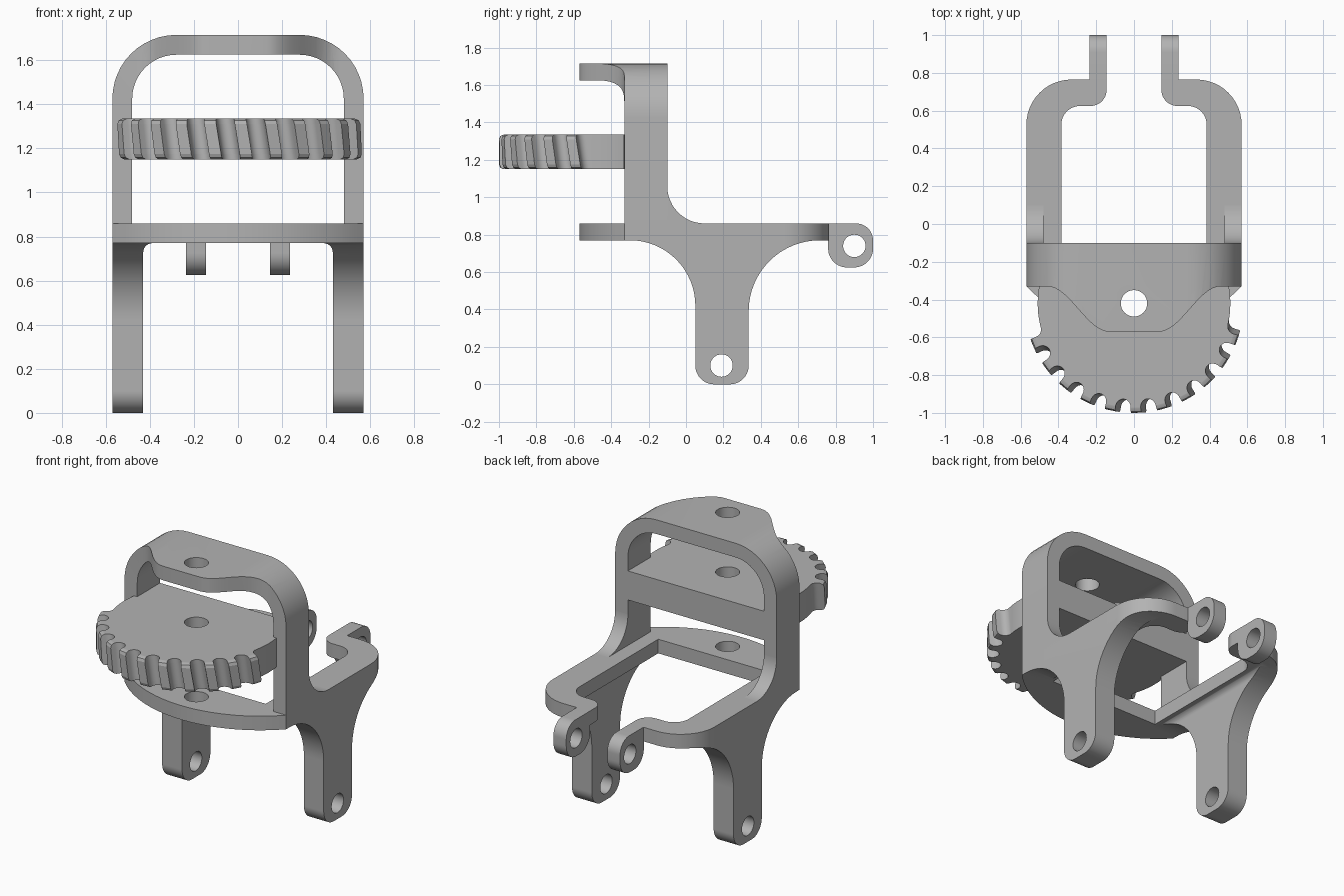
import bpy, bmesh
from math import sin, cos, pi, radians, atan2, hypot, sqrt
from mathutils import Vector

cube = bpy.data.objects.get("Cube")
if cube:
    bpy.data.objects.remove(cube, do_unlink=True)

grey = bpy.data.materials.new("plain grey")
grey.use_nodes = True
COLOR = (0.45, 0.45, 0.45, 1)
grey.diffuse_color = COLOR
grey.node_tree.nodes["Principled BSDF"].inputs["Base Color"].default_value = COLOR


def rounded(corners, steps=12):
    """Polygon from (u, v, radius) corners, filleting those with a radius."""
    out, n = [], len(corners)
    for i, (u, v, r) in enumerate(corners):
        p = Vector((u, v))
        if not r:
            out.append((u, v))
            continue
        a = (Vector(corners[i - 1][:2]) - p).normalized()
        b = (Vector(corners[(i + 1) % n][:2]) - p).normalized()
        half = a.angle(b) / 2
        c = p + (a + b).normalized() * (r / sin(half))
        start = p + a * (r / (sin(half) / cos(half))) - c
        end = p + b * (r / (sin(half) / cos(half))) - c
        sweep = pi - 2 * half
        for k in range(steps + 1):
            t = k / steps
            d = (start * sin((1 - t) * sweep) + end * sin(t * sweep)) / sin(sweep)
            out.append(tuple(c + d))
    return out


def circle(u, v, r, n=32):
    return [(u + r * cos(2 * pi * k / n), v + r * sin(2 * pi * k / n)) for k in range(n)]


def prism(name, axis, levels, outline, holes=()):
    """Extrude an outline with holes along an axis through the given levels."""
    place = {"x": lambda u, v: (levels[0], u, v),
             "y": lambda u, v: (u, levels[0], v),
             "z": lambda u, v: (u, v, levels[0])}[axis]
    bm = bmesh.new()
    edges = []
    for loop in (outline, *holes):
        vs = [bm.verts.new(place(u, v)) for u, v in loop]
        edges += [bm.edges.new((vs[i - 1], vs[i])) for i in range(len(vs))]
    bmesh.ops.triangle_fill(bm, edges=edges, use_beauty=True)
    faces = bm.faces[:]
    for lo, hi in zip(levels, levels[1:]):
        geom = bmesh.ops.extrude_face_region(bm, geom=faces)["geom"]
        faces = [g for g in geom if isinstance(g, bmesh.types.BMFace)]
        step = Vector([(hi - lo) * (axis == c) for c in "xyz"])
        bmesh.ops.translate(bm, vec=step,
                            verts=[g for g in geom if isinstance(g, bmesh.types.BMVert)])
    bmesh.ops.recalc_face_normals(bm, faces=bm.faces[:])
    mesh = bpy.data.meshes.new(name)
    bm.to_mesh(mesh)
    bm.free()
    mesh.materials.append(grey)
    ob = bpy.data.objects.new(name, mesh)
    bpy.context.collection.objects.link(ob)
    return ob


def activate(ob):
    bpy.ops.object.select_all(action="DESELECT")
    ob.select_set(True)
    bpy.context.view_layer.objects.active = ob


def intersect(ob, cutter):
    activate(ob)
    mod = ob.modifiers.new("trim", "BOOLEAN")
    mod.operation, mod.solver, mod.object = "INTERSECT", "EXACT", cutter
    bpy.ops.object.modifier_apply(modifier=mod.name)
    bpy.data.objects.remove(cutter, do_unlink=True)


def finish(ob, mirror=False):
    activate(ob)
    bpy.ops.object.shade_smooth_by_angle(angle=radians(30))
    if mirror:
        ob.modifiers.new("mirror", "MIRROR")


W = 0.57            # half width
PIVOT = -0.42       # y of the vertical pivot holes
BASE, DECK = 0.77, 0.86
pivot_hole = circle(0, PIVOT, 0.07)

# base frame: bowed front edge, side rails, necked-in rear
half = [(W * k / 12, 0.227 - sqrt(0.797 ** 2 - (W * k / 12) ** 2), 0) for k in range(13)]
half += [(W, 0.765, 0.24), (0.235, 0.765, 0), (0.145, 0.765, 0),
         (0.145, 0.625, 0.085), (0.385, 0.625, 0.1), (0.385, -0.27, 0)]
half = rounded(half)
plan = half + [(-x, y) for x, y in reversed(half[1:])]
finish(prism("base_frame", "z", (BASE, DECK), plan, [pivot_hole]))

# arch with a top lip, trimmed to its curved plan
arch = prism("arch", "y", (-0.62, -0.10), rounded([
    (W, DECK, 0), (W, 1.715, 0.29), (-W, 1.715, 0.29), (-W, DECK, 0),
    (-0.48, DECK, 0), (-0.48, 1.625, 0.2), (0.48, 1.625, 0.2), (0.48, DECK, 0)]))
lip = [(0.46 - 0.33 * t / 16, -0.45 + 0.12 * cos(pi * t / 16)) for t in range(17)]
lip = [(0.7, 0), (0.7, -0.33)] + lip
lip += [(-x, y) for x, y in reversed(lip)]
intersect(arch, prism("lip_trim", "z", (0.5, 2), lip, [pivot_hole]))
finish(arch)

# fillets behind the arch feet
finish(prism("arch_fillet", "x", (0.48, W), rounded([
    (-0.12, 0.85, 0), (-0.12, 1.06, 0), (-0.10, 1.06, 0),
    (-0.10, DECK, 0.199), (0.10, DECK, 0), (0.10, 0.85, 0)])), mirror=True)

# legs with wide flared tops
leg = prism("leg", "x", (0.3, 0.62), rounded([
    (-0.32, 0.80, 0), (-0.32, BASE, 0), (0.05, BASE, 0.35), (0.05, 0, 0.1),
    (0.335, 0, 0.1), (0.335, BASE, 0.38), (0.74, BASE, 0), (0.74, 0.80, 0)], 16),
    [circle(0.19, 0.1, 0.06)])
intersect(leg, prism("leg_width", "y", (-0.5, 0.9), rounded([
    (0.43, -0.1, 0), (0.65, -0.1, 0), (0.65, 0.79, 0),
    (0.387, 0.79, 0), (0.387, BASE, 0), (0.43, BASE, 0.042)])))
intersect(leg, prism("leg_plan", "z", (-0.2, 1), rounded([
    (-W, -0.9, 0), (W, -0.9, 0), (W, 0.765, 0.24), (-W, 0.765, 0.24)])))
finish(leg, mirror=True)

# rear hinge lugs
finish(prism("rear_lug", "x", (0.145, 0.235), rounded([
    (0.76, DECK, 0), (1, DECK, 0.09), (1, 0.625, 0.1), (0.76, 0.625, 0.1)]),
    [circle(0.9, 0.74, 0.06)]), mirror=True)

# gear segment: root arc, scooped gaps and eleven teeth
ROOT, TIP, SCOOP = 0.51, 0.58, 0.04
PITCH = 2 * pi / 26
PHASE = radians(2.4)


def polar(r, a):
    return (r * sin(a), PIVOT - r * cos(a))


first, last = PHASE - 5.5 * PITCH, PHASE + 5.5 * PITCH
limit = radians(100)
outline = [polar(ROOT, -limit + (first + limit) * k / 8) for k in range(8)]
for g in range(12):
    centre = first + g * PITCH
    lo, hi = (0 if g == 0 else -5), (0 if g == 11 else 5)
    if lo:
        outline.append(polar(TIP, centre - SCOOP / 0.55))
    for k in range(lo, hi + 1):
        a = k * pi / 10
        outline.append(polar(ROOT + SCOOP * (1 - cos(a)), centre + SCOOP * sin(a) / 0.55))
    if hi:
        outline.append(polar(TIP, centre + SCOOP / 0.55))
outline += [polar(ROOT, last + (limit - last) * k / 8) for k in range(1, 9)]
outline += [(0.48, -0.33), (0.48, -0.10), (-0.48, -0.10), (-0.48, -0.33)]
G0, G1, SOFT = 1.15, 1.335, 0.025
gear = prism("gear_segment", "z",
             (G0, G0 + 0.008, G0 + SOFT, G1 - SOFT, G1 - 0.008, G1), outline, [pivot_hole])

# helical twist and rounded tooth ends
for v in gear.data.vertices:
    dx, dy = v.co.x, v.co.y - PIVOT
    r, a = hypot(dx, dy), atan2(dx, -dy)
    if r > 0.45 and first - 0.01 < a < last + 0.01:
        edge = max(0, min(v.co.z - G0, G1 - v.co.z, SOFT))
        r = min(r, TIP - SOFT + sqrt(SOFT ** 2 - (SOFT - edge) ** 2))
        a -= radians(3) * (v.co.z - (G0 + G1) / 2) / (G1 - G0)
        v.co.x, v.co.y = polar(r, a)
finish(gear)
